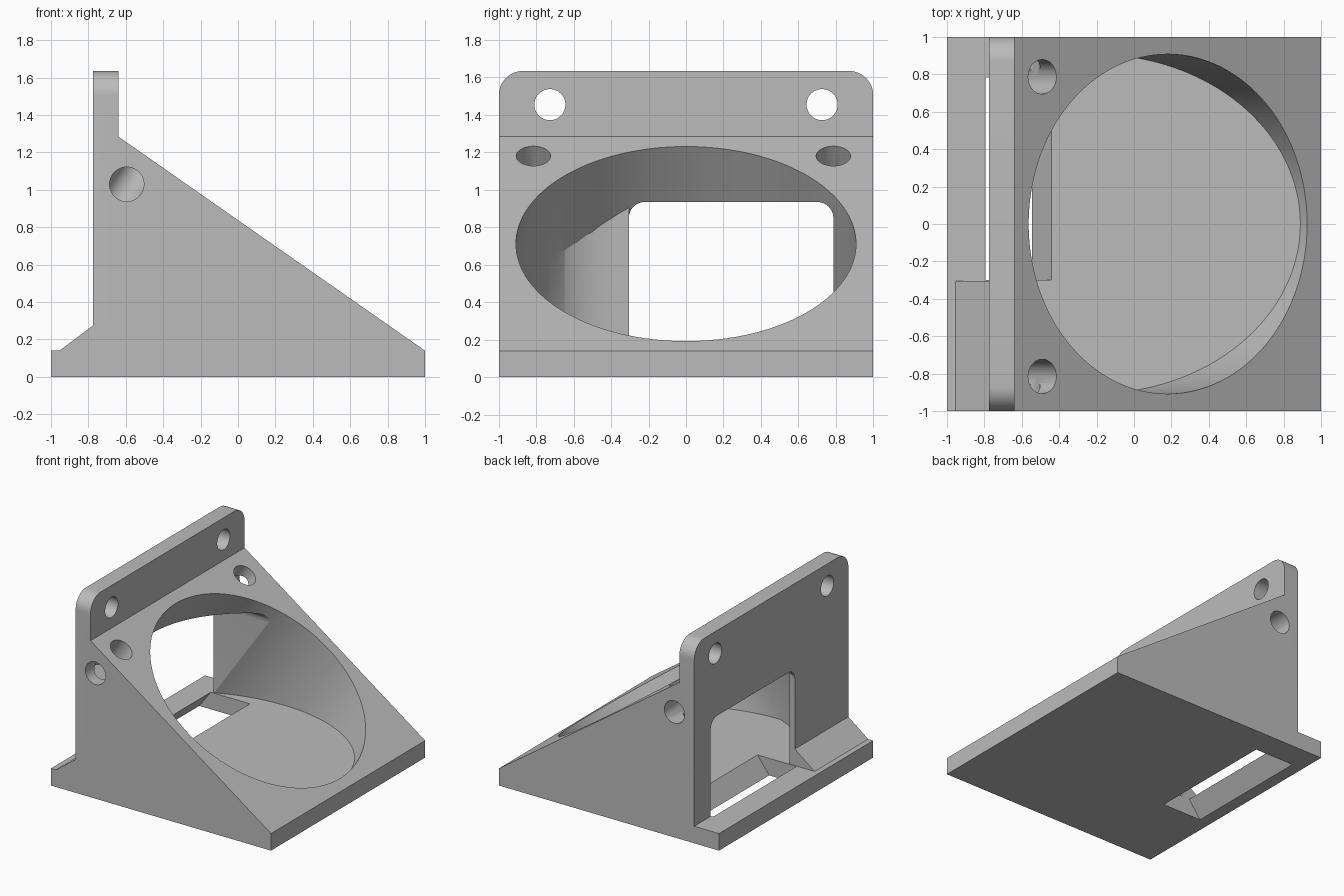
import bpy, bmesh, math
from mathutils import Vector, Matrix

if "Cube" in bpy.data.objects:
    bpy.data.objects.remove(bpy.data.objects["Cube"], do_unlink=True)

grey = bpy.data.materials.new("plain grey")
grey.use_nodes = True
grey.diffuse_color = (0.5, 0.5, 0.5, 1)
grey.node_tree.nodes["Principled BSDF"].inputs["Base Color"].default_value = (0.5, 0.5, 0.5, 1)

FLOOR, BACK, NOTCH_Y = 0.14, -0.775, -0.305
NORMAL = Vector((0.571, 0, 0.821)).normalized()   # out of the sloping face


def make(name, bm):
    bmesh.ops.recalc_face_normals(bm, faces=bm.faces[:])
    mesh = bpy.data.meshes.new(name)
    bm.to_mesh(mesh)
    bm.free()
    mesh.materials.append(grey)
    obj = bpy.data.objects.new(name, mesh)
    bpy.context.collection.objects.link(obj)
    return obj


def prism(name, pts, axis, lo, hi, round_edge=None, radius=0):
    """Extrude a profile along an axis; round_edge picks edges to round."""
    place = {"x": lambda p: (lo, p[0], p[1]),
             "y": lambda p: (p[0], lo, p[1]),
             "z": lambda p: (p[0], p[1], lo)}[axis]
    bm = bmesh.new()
    face = bm.faces.new([bm.verts.new(place(p)) for p in pts])
    step = Vector([hi - lo if a == axis else 0 for a in "xyz"])
    new = bmesh.ops.extrude_face_region(bm, geom=[face])["geom"]
    bmesh.ops.translate(bm, vec=step, verts=[v for v in new if isinstance(v, bmesh.types.BMVert)])
    if round_edge:
        edges = [e for e in bm.edges if round_edge(e.verts[0].co, e.verts[1].co)]
        bmesh.ops.bevel(bm, geom=edges, offset=radius, segments=12, profile=0.5, affect='EDGES')
    return make(name, bm)


def rod(name, start, end, radius, sides=48, floor=None):
    """Cylinder between two points, optionally cut flat at a floor height."""
    start, end = Vector(start), Vector(end)
    d = end - start
    turn = d.to_track_quat('Z', 'Y').to_matrix().to_4x4()
    bm = bmesh.new()
    bmesh.ops.create_cone(bm, cap_ends=True, segments=sides, radius1=radius, radius2=radius,
                          depth=d.length, matrix=Matrix.Translation((start + end) / 2) @ turn)
    if floor is not None:
        cut = bmesh.ops.bisect_plane(bm, geom=bm.verts[:] + bm.edges[:] + bm.faces[:],
                                     plane_co=(0, 0, floor), plane_no=(0, 0, 1), clear_inner=True)
        rim = [e for e in cut["geom_cut"] if isinstance(e, bmesh.types.BMEdge)]
        bmesh.ops.contextual_create(bm, geom=rim)
    return make(name, bm)


def combine(target, tool, operation='DIFFERENCE'):
    tool.hide_render = True
    mod = target.modifiers.new(tool.name, 'BOOLEAN')
    mod.operation, mod.solver, mod.object = operation, 'EXACT', tool
    bpy.context.view_layer.objects.active = target
    bpy.ops.object.modifier_apply(modifier=mod.name)
    bpy.data.objects.remove(tool, do_unlink=True)


# Wedge body with upright mounting plate, its top corners rounded
bracket = prism("wedge_bracket",
                [(-1, 0), (1, 0), (1, FLOOR), (-0.64, 1.285), (-0.64, 1.635),
                 (BACK, 1.635), (BACK, FLOOR), (-1, FLOOR)], "y", -1, 1,
                lambda a, b: min(a.z, b.z) > 1.6 and abs(a.y - b.y) < 0.01, 0.13)

# Small gusset along part of the back toe
gusset = prism("toe_gusset", [(-0.955, 0.1), (-0.7, 0.1), (-0.7, 0.275), (BACK, 0.275),
                              (-0.955, FLOOR)], "y", -1, NOTCH_Y)
combine(bracket, gusset, 'UNION')

# Round duct square to the slope, flat floored, closed by a curved inner wall
centre = Vector((0.18, 0, 0.71))
duct = rod("duct_cutter", centre - NORMAL * 1.6, centre + NORMAL * 0.5, 0.908, 128, FLOOR)
wall = prism("curved_wall", [(-2, NOTCH_Y), (-0.727, NOTCH_Y), (-0.718, -0.4), (-0.697, -0.5),
                             (-0.664, -0.58), (-0.616, -0.65), (-0.55, -0.72), (-0.46, -0.79),
                             (-0.35, -0.85), (-0.2, -0.92), (-0.2, -1.2), (-2, -1.2)],
             "z", -0.5, 2)
combine(duct, wall)
combine(bracket, duct)

# Rear window with rounded upper corners
window = prism("window_cutter", [(NOTCH_Y, FLOOR), (0.787, FLOOR), (0.787, 0.935),
                                 (NOTCH_Y, 0.935)], "x", -1.2, -0.222,
               lambda a, b: min(a.z, b.z) > 0.9 and abs(a.y - b.y) < 0.01, 0.085)
combine(bracket, window)

# Slanted slot through the floor
slot = prism("slot_cutter", [(-0.975, -0.1), (-0.62, -0.1), (-0.395, 0.2), (-0.75, 0.2)],
             "y", -0.3, 0.782)
combine(bracket, slot)

# Screw holes: through the plate, into the slope, and in from each side
for side, y in ((-1, -0.815), (1, 0.787)):
    combine(bracket, rod("plate_hole", (-1, side * 0.727, 1.455), (-0.5, side * 0.727, 1.455), 0.083))
    mouth = Vector((-0.492, y, 1.178))
    combine(bracket, rod("slope_hole", mouth + NORMAL * 0.2, mouth - NORMAL * 0.3, 0.092))
    combine(bracket, rod("side_hole", (-0.595, side * 1.1, 1.03), (-0.595, y, 1.03), 0.092))

bpy.ops.object.select_all(action='DESELECT')
bracket.select_set(True)
bpy.context.view_layer.objects.active = bracket
bpy.ops.object.shade_smooth_by_angle(angle=math.radians(25))
